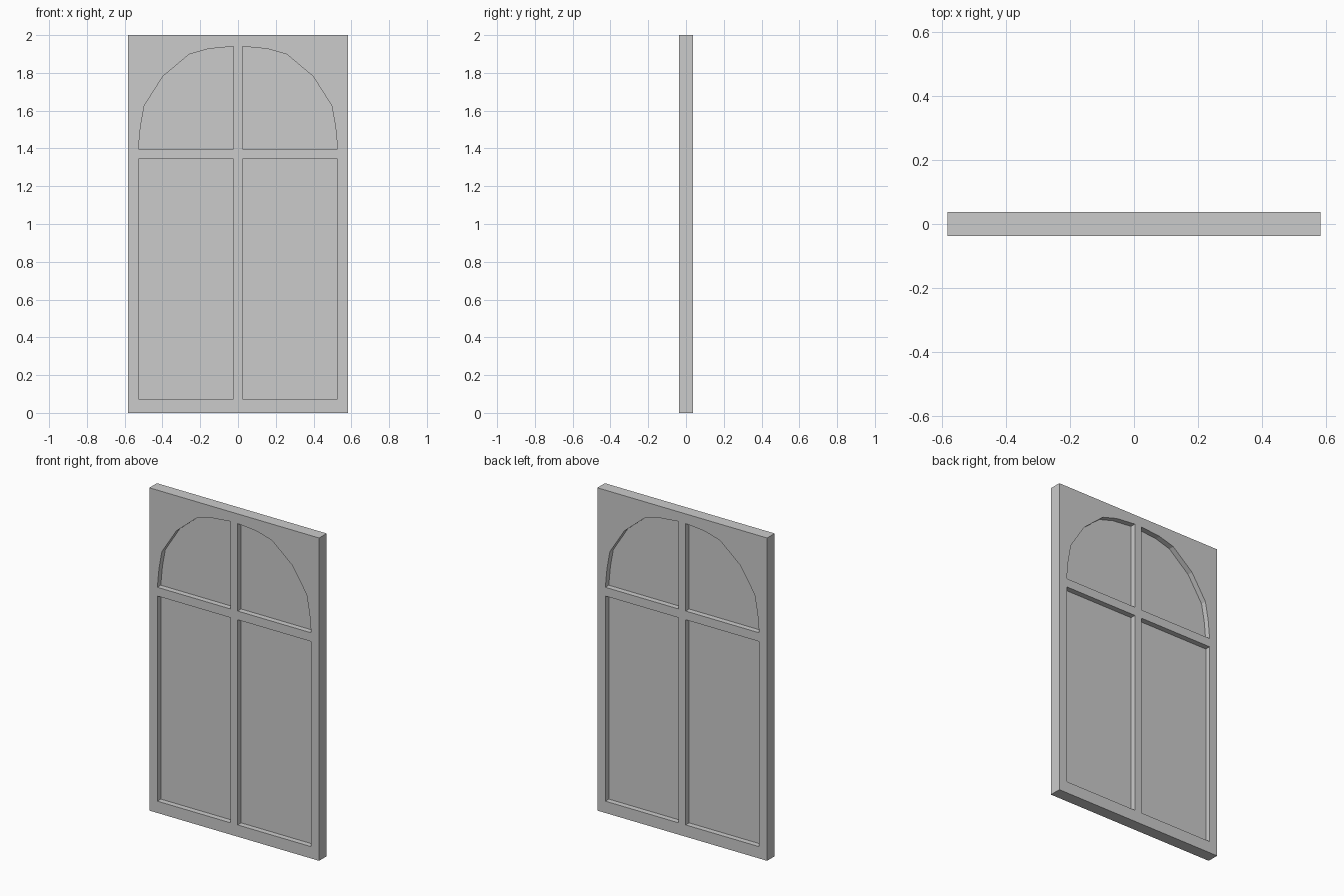
import bpy, bmesh
from mathutils import Matrix

if "Cube" in bpy.data.objects:
    bpy.data.objects.remove(bpy.data.objects["Cube"])

HALF_W, HEIGHT, HALF_T = 0.582, 2.0, 0.037
INNER, OUTER = 0.024, 0.527
PANE_HALF_T = 0.003


def slab(name, loops, half_t):
    """Fill closed x-z outlines (inner ones become holes) and give them thickness in y."""
    curve = bpy.data.curves.new(name + "_outline", 'CURVE')
    curve.dimensions = '2D'
    curve.fill_mode = 'BOTH'
    curve.extrude = half_t
    for pts in loops:
        s = curve.splines.new('POLY')
        s.points.add(len(pts) - 1)
        for p, (x, z) in zip(s.points, pts):
            p.co = (x, z, 0, 1)
        s.use_cyclic_u = True
    tmp = bpy.data.objects.new(name + "_tmp", curve)
    bpy.context.collection.objects.link(tmp)
    bpy.context.view_layer.update()
    mesh = bpy.data.meshes.new_from_object(
        tmp.evaluated_get(bpy.context.evaluated_depsgraph_get()))
    bpy.data.objects.remove(tmp)

    bm = bmesh.new()
    bm.from_mesh(mesh)
    bmesh.ops.remove_doubles(bm, verts=bm.verts, dist=1e-5)
    bm.transform(Matrix(((1, 0, 0, 0), (0, 0, -1, 0), (0, 1, 0, 0), (0, 0, 0, 1))))
    bmesh.ops.recalc_face_normals(bm, faces=bm.faces)
    for f in bm.faces:
        f.smooth = False
    bm.to_mesh(mesh)
    bm.free()
    mesh.name = name
    obj = bpy.data.objects.new(name, mesh)
    bpy.context.collection.objects.link(obj)
    return obj


def mirrored(pts):
    return [(-x, z) for x, z in reversed(pts)]


# Opening outlines for the right half
lower = [(INNER, 0.073), (OUTER, 0.073), (OUTER, 1.344), (INNER, 1.344)]
arch = [(INNER, 1.398), (OUTER, 1.398), (0.516, 1.517), (0.496, 1.627),
        (0.397, 1.782), (0.259, 1.898), (0.159, 1.927), (INNER, 1.94)]
openings = {
    "lower_pane_right": lower, "lower_pane_left": mirrored(lower),
    "arched_pane_right": arch, "arched_pane_left": mirrored(arch),
}

# Frame with four openings
border = [(-HALF_W, 0), (HALF_W, 0), (HALF_W, HEIGHT), (-HALF_W, HEIGHT)]
slab("window_frame", [border] + list(openings.values()), HALF_T)

# Thin panes set in the middle of the frame
for name, outline in openings.items():
    slab(name, [outline], PANE_HALF_T)
